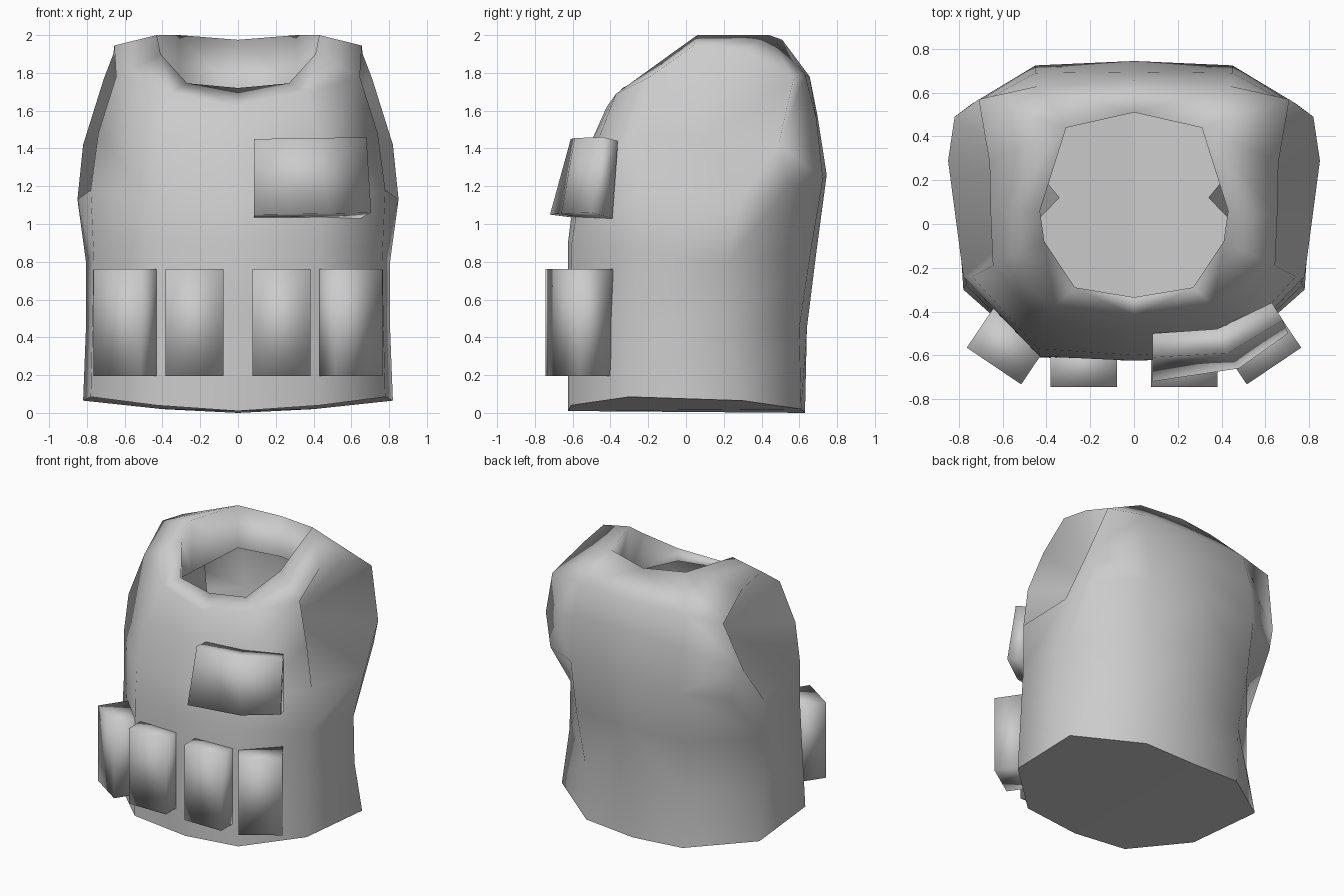
import bpy, bmesh, math
from mathutils import Matrix, Vector

if "Cube" in bpy.data.objects:
    bpy.data.objects.remove(bpy.data.objects["Cube"])

grey = bpy.data.materials.new("vest_grey")
grey.diffuse_color = (0.6, 0.6, 0.6, 1)
grey.use_nodes = True
grey.node_tree.nodes["Principled BSDF"].inputs["Base Color"].default_value = grey.diffuse_color


def finish(name, bm, flat_base=False):
    bmesh.ops.recalc_face_normals(bm, faces=bm.faces)
    for f in bm.faces:
        f.smooth = True
    if flat_base:                  # crisp edge round the underside
        for f in bm.faces:
            f.normal_update()
            if abs(f.normal.z) > .9 and f.calc_center_median().z < .2:
                f.smooth = False
                for e in f.edges:
                    e.smooth = False
    me = bpy.data.meshes.new(name)
    bm.to_mesh(me)
    bm.free()
    me.materials.append(grey)
    ob = bpy.data.objects.new(name, me)
    bpy.context.collection.objects.link(ob)
    return ob


# Vest body: right-half rings from front centre round to back centre
rings = [
    [(0, -.625, .01), (.43, -.61, .04), (.78, -.3, .085), (.82, .3, .065), (.4, .61, .02), (0, .63, 0)],
    [(0, -.625, .5), (.43, -.61, .5), (.77, -.28, .5), (.805, .23, .45), (.42, .6, .45), (0, .64, .45)],
    [(0, -.625, .9), (.43, -.605, .9), (.765, -.26, .85), (.805, .22, .8), (.45, .66, .85), (0, .69, .85)],
    [(0, -.6, 1.1), (.44, -.57, 1.12), (.78, -.24, 1.18), (.85, .29, 1.13), (.45, .725, 1.24), (0, .745, 1.26)],
    [(0, -.5, 1.44), (.42, -.46, 1.46), (.74, -.24, 1.48), (.82, .49, 1.42), (.45, .69, 1.56), (0, .695, 1.58)],
    [(0, -.42, 1.62), (.36, -.37, 1.69), (.645, -.19, 1.78), (.71, .57, 1.77), (.44, .63, 1.79), (0, .655, 1.78)],
]
neck = [(0, -.335, 1.72), (.27, -.29, 1.745), (.41, -.08, 1.9),
        (.43, .06, 2.0), (.31, .44, 2.0), (0, .51, 1.975)]
lining_z = [1.66, 1.65, 1.63, 1.61, 1.68, 1.67]
bm = bmesh.new()
r = [[bm.verts.new(p) for p in ring] for ring in rings]
n = [bm.verts.new(p) for p in neck]
low = [bm.verts.new((p[0], p[1], z)) for p, z in zip(neck, lining_z)]
strap_front = bm.verts.new((.655, .04, 1.945))
strap_back = bm.verts.new((.66, .28, 1.9))
blade = bm.verts.new((.74, .55, 1.2))
pit = bm.verts.new((.34, .12, 1.45))
for i in range(5):
    for j in range(5):
        if (j == 2 and i >= 3) or (j == 3 and i in (2, 3)):  # armhole, back corner
            continue
        bm.faces.new((r[i][j], r[i][j + 1], r[i + 1][j + 1], r[i + 1][j]))

# Fuller back corner below the armhole
for i, k in ((2, 3), (4, 3)):
    bm.faces.new((r[i][3], r[i][4], r[k][4], blade))
    bm.faces.new((r[i][3], blade, r[k][3]))

# Collar and shoulder strap
f, b = r[5][:3], r[5][3:]
for face in [(f[0], f[1], n[1], n[0]), (f[1], f[2], n[2], n[1]),
             (f[2], strap_front, n[3], n[2]), (strap_front, strap_back, n[4], n[3]),
             (strap_back, b[0], n[4]), (b[0], b[1], n[4]), (b[1], b[2], n[5], n[4])]:
    bm.faces.new(face)

# Lining hanging down inside the neck
for k in range(5):
    bm.faces.new((n[k], n[k + 1], low[k + 1], low[k]))

# Armhole pressed inward to one point
rim = [r[3][3], r[4][3], r[5][3], strap_back, strap_front, r[5][2], r[4][2], r[3][2]]
for k, v in enumerate(rim):
    bm.faces.new((v, rim[(k + 1) % len(rim)], pit))

# Closed underside, then mirror to the left half
bm.faces.new(r[0][::-1])
bmesh.ops.mirror(bm, geom=bm.verts[:] + bm.edges[:] + bm.faces[:],
                 axis='X', merge_dist=.001)
bmesh.ops.remove_doubles(bm, verts=bm.verts, dist=.001)
finish("vest_body", bm, True)


# Belt pouches: upright boxes, the outer pair turned around the waist
def pouch(name, x, y, width, depth, turn):
    bm = bmesh.new()
    bmesh.ops.create_cube(bm, size=1, matrix=Matrix.LocRotScale(
        Vector((x, y, .478)), Matrix.Rotation(turn, 3, 'Z').to_quaternion(),
        Vector((width, depth, .565))))
    finish(name, bm)


for side, s in (("right", 1), ("left", -1)):
    pouch("inner_pouch_" + side, s * .23, -.645, .305, .2, 0)
    pouch("outer_pouch_" + side, s * .58, -.56, .3, .215, s * math.radians(34))

# Chest pocket: slanted section swept round the chest
stations = [
    [(.085, -.5, 1.44), (.085, -.61, 1.45), (.085, -.72, 1.05), (.085, -.57, 1.03)],
    [(.38, -.48, 1.45), (.43, -.59, 1.455), (.48, -.66, 1.055), (.42, -.55, 1.03)],
    [(.63, -.36, 1.44), (.68, -.44, 1.46), (.705, -.5, 1.06), (.65, -.39, 1.03)],
]
bm = bmesh.new()
s = [[bm.verts.new(p) for p in st] for st in stations]
for a, c in zip(s, s[1:]):
    for k in range(4):
        m = (k + 1) % 4
        bm.faces.new((a[k], a[m], c[m], c[k]))
bm.faces.new(s[0])
bm.faces.new(s[-1])
finish("chest_pocket", bm)
